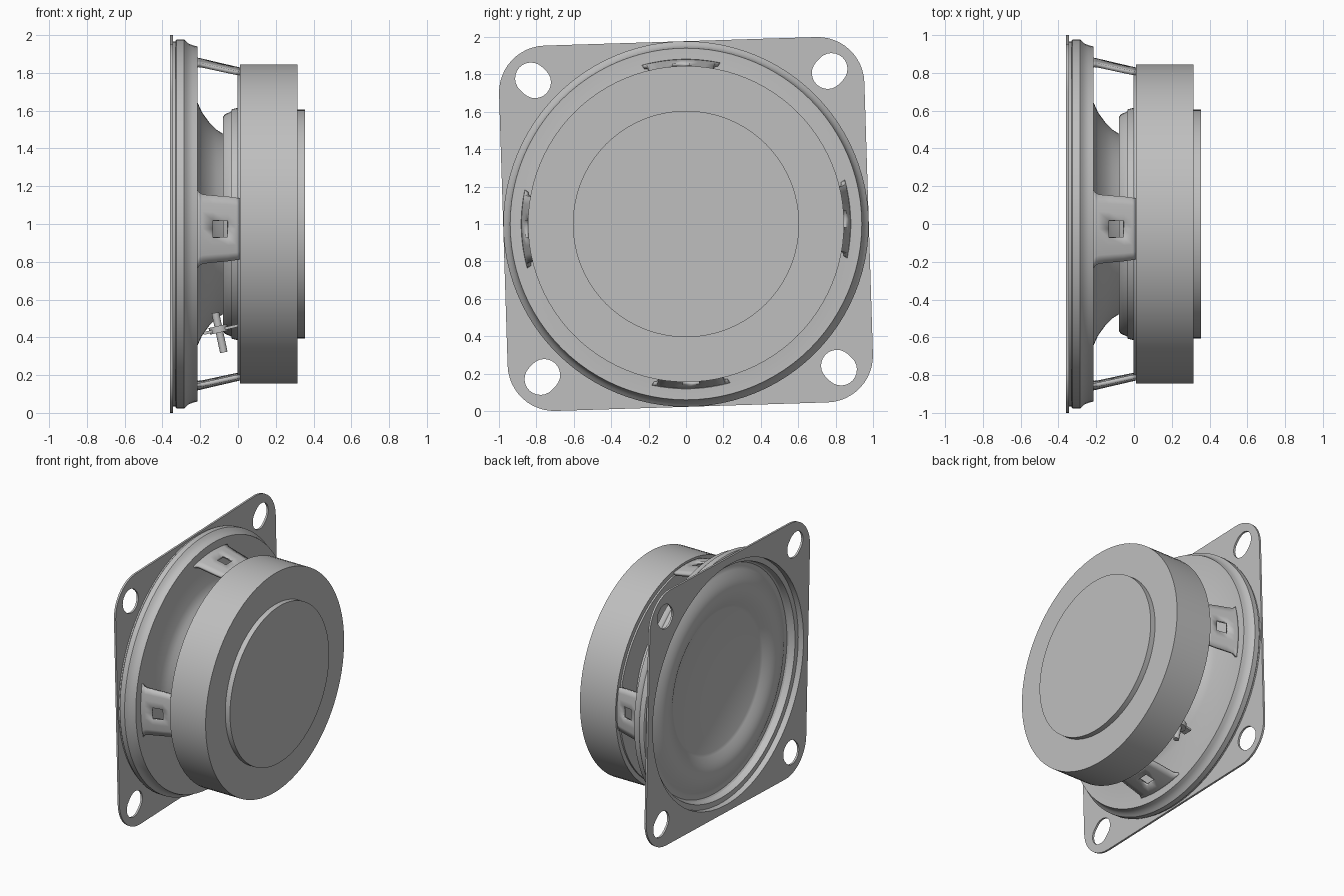
import bpy, bmesh, math
from mathutils import Matrix, Vector

cube = bpy.data.objects.get("Cube")
if cube:
    bpy.data.objects.remove(cube, do_unlink=True)

grey = bpy.data.materials.new("plain_grey")
grey.use_nodes = True
COLOUR = (0.52, 0.52, 0.52, 1)
grey.diffuse_color = COLOUR
grey.node_tree.nodes["Principled BSDF"].inputs["Base Color"].default_value = COLOUR

CENTRE = Vector((0, 0, 1))
TWIST = math.radians(1.8)   # frame is turned slightly about its axis


def select(obj):
    bpy.ops.object.select_all(action="DESELECT")
    obj.select_set(True)
    bpy.context.view_layer.objects.active = obj


def finish(obj):
    obj.data.materials.append(grey)
    select(obj)
    bpy.ops.object.shade_smooth_by_angle(angle=math.radians(32))
    return obj


def add_mesh(name, bm):
    bmesh.ops.recalc_face_normals(bm, faces=bm.faces)
    mesh = bpy.data.meshes.new(name)
    bm.to_mesh(mesh)
    bm.free()
    obj = bpy.data.objects.new(name, mesh)
    bpy.context.collection.objects.link(obj)
    return obj


def lathe(name, profile, steps=96):
    """Spin (x, radius) points about the speaker axis."""
    bm = bmesh.new()
    verts = [bm.verts.new((x, 0, 1 + r)) for x, r in profile]
    edges = [bm.edges.new(pair) for pair in zip(verts, verts[1:])]
    bmesh.ops.spin(bm, geom=verts + edges, cent=CENTRE, axis=(1, 0, 0),
                   angle=math.tau, steps=steps, use_duplicate=False)
    bmesh.ops.remove_doubles(bm, verts=bm.verts, dist=0.0002)
    return finish(add_mesh(name, bm))


def arc(cx, cy, r, start, end, n):
    return [(cx + r * math.cos(start + (end - start) * i / n),
             cy + r * math.sin(start + (end - start) * i / n)) for i in range(n + 1)]


# Square mounting plate with rounded corners, slotted holes and a round opening
outlines = [arc(0, 0, 0.92, 0, math.tau * 95 / 96, 95)]
corner, slots = [], []
for k in range(4):
    a = math.pi / 4 + k * math.pi / 2
    ux, uy = math.cos(a), math.sin(a)
    q = math.pi / 4
    corner += arc(0.727 * math.sqrt(2) * ux, 0.727 * math.sqrt(2) * uy,
                  0.25, a - q, a + q, 12)
    slot = arc(1.137 * ux, 1.137 * uy, 0.085, a - 2 * q, a + 2 * q, 12)
    slot += arc(1.107 * ux, 1.107 * uy, 0.085, a + 2 * q, a + 6 * q, 12)
    slots.append(slot)
outlines += [corner] + slots
curve = bpy.data.curves.new("mounting_plate", "CURVE")
curve.dimensions = "2D"
curve.fill_mode = "BOTH"
curve.extrude = 0.0075
for pts in outlines:
    spline = curve.splines.new("POLY")
    spline.points.add(len(pts) - 1)
    spline.use_cyclic_u = True
    for p, (x, y) in zip(spline.points, pts):
        p.co = (x, y, 0, 1)
plate = bpy.data.objects.new("mounting_plate", curve)
bpy.context.collection.objects.link(plate)
plate.matrix_world = (Matrix.Translation((-0.3525, 0, 1))
                      @ Matrix(((0, 0, 1, 0), (1, 0, 0, 0), (0, 1, 0, 0), (0, 0, 0, 1)))
                      @ Matrix.Rotation(TWIST, 4, "Z"))
select(plate)
bpy.ops.object.convert(target="MESH")
finish(bpy.context.view_layer.objects.active)

# Basket rim, flat back and flared cone back
lathe("basket_frame", [
    (-0.35, 0.965), (-0.332, 0.965), (-0.33, 0.972), (-0.325, 0.977), (-0.285, 0.977),
    (-0.275, 0.968), (-0.262, 0.955), (-0.24, 0.946), (-0.215, 0.94), (-0.215, 0.645),
    (-0.19, 0.59), (-0.15, 0.535), (-0.115, 0.5), (-0.075, 0.475)])

# Stepped front lip, rolled surround and flat centre
roll = [(-0.26 - 0.055 * math.sin(math.pi * i / 16), 0.83 - 0.3 * i / 16) for i in range(17)]
lathe("cone_and_surround", [(-0.35, 0.92), (-0.315, 0.92), (-0.315, 0.88), (-0.27, 0.87),
                            (-0.26, 0.86)] + roll + [(-0.26, 0)])

# Motor: stepped pot, basket floor, magnet and back cap
lathe("pot", [(-0.08, 0), (-0.08, 0.565), (-0.07, 0.58), (-0.035, 0.597), (-0.035, 0.607),
              (0, 0.615), (0.02, 0.615)])
lathe("basket_floor", [(-0.003, 0), (-0.003, 0.81), (0.015, 0.81)])
lathe("magnet", [(0.01, 0), (0.01, 0.845), (0.315, 0.845), (0.315, 0)])
lathe("back_cap", [(0.31, 0.605), (0.355, 0.605), (0.355, 0)])

# Four curved legs, each with a small window
ROWS = [(-0.218, 0.205), (-0.208, 0.19), (-0.19, 0.18), (-0.135, 0.177),
        (-0.055, 0.174), (-0.012, 0.17), (0.012, 0.165)]
COLS = [-1, -0.75, -0.5, -0.25, 0, 0.25, 0.5, 0.75, 1]
for k, side in enumerate(("left", "top", "right", "bottom")):
    bm = bmesh.new()
    grid = []
    for x, half in ROWS:
        r = 0.87 - 0.05 * (x + 0.215) / 0.215
        row = []
        for c in COLS:
            a = k * math.pi / 2 + TWIST + c * half / 0.85
            row.append(bm.verts.new((x, r * math.cos(a), 1 + r * math.sin(a))))
        grid.append(row)
    for i in range(len(ROWS) - 1):
        for j in range(len(COLS) - 1):
            if i == 3 and j in (3, 4):
                continue
            bm.faces.new((grid[i][j], grid[i + 1][j], grid[i + 1][j + 1], grid[i][j + 1]))
    leg = add_mesh("leg_" + side, bm)
    solid = leg.modifiers.new("thickness", "SOLIDIFY")
    solid.thickness = 0.022
    solid.offset = 0
    finish(leg)


# Pair of wire terminals under the cone
def rod(name, start, end, radius):
    start, end = Vector(start), Vector(end)
    d = end - start
    bpy.ops.mesh.primitive_cylinder_add(vertices=20, radius=radius, depth=d.length,
                                        location=(start + end) / 2)
    obj = bpy.context.object
    obj.name = name
    obj.rotation_euler = d.to_track_quat("Z", "Y").to_euler()
    return finish(obj)


for side, y in (("front", -0.37), ("back", 0.37)):
    rod("terminal_pin_" + side, (-0.12, y, 0.53), (-0.075, y, 0.32), 0.02)
    rod("terminal_collar_" + side, (-0.107, y, 0.46), (-0.099, y, 0.425), 0.05)
    bpy.ops.mesh.primitive_cube_add(size=1, location=(-0.09, y, 0.442),
                                    rotation=(0, math.radians(-13), 0))
    tab = bpy.context.object
    tab.name = "terminal_tab_" + side
    tab.scale = (0.19, 0.07, 0.015)
    finish(tab)
